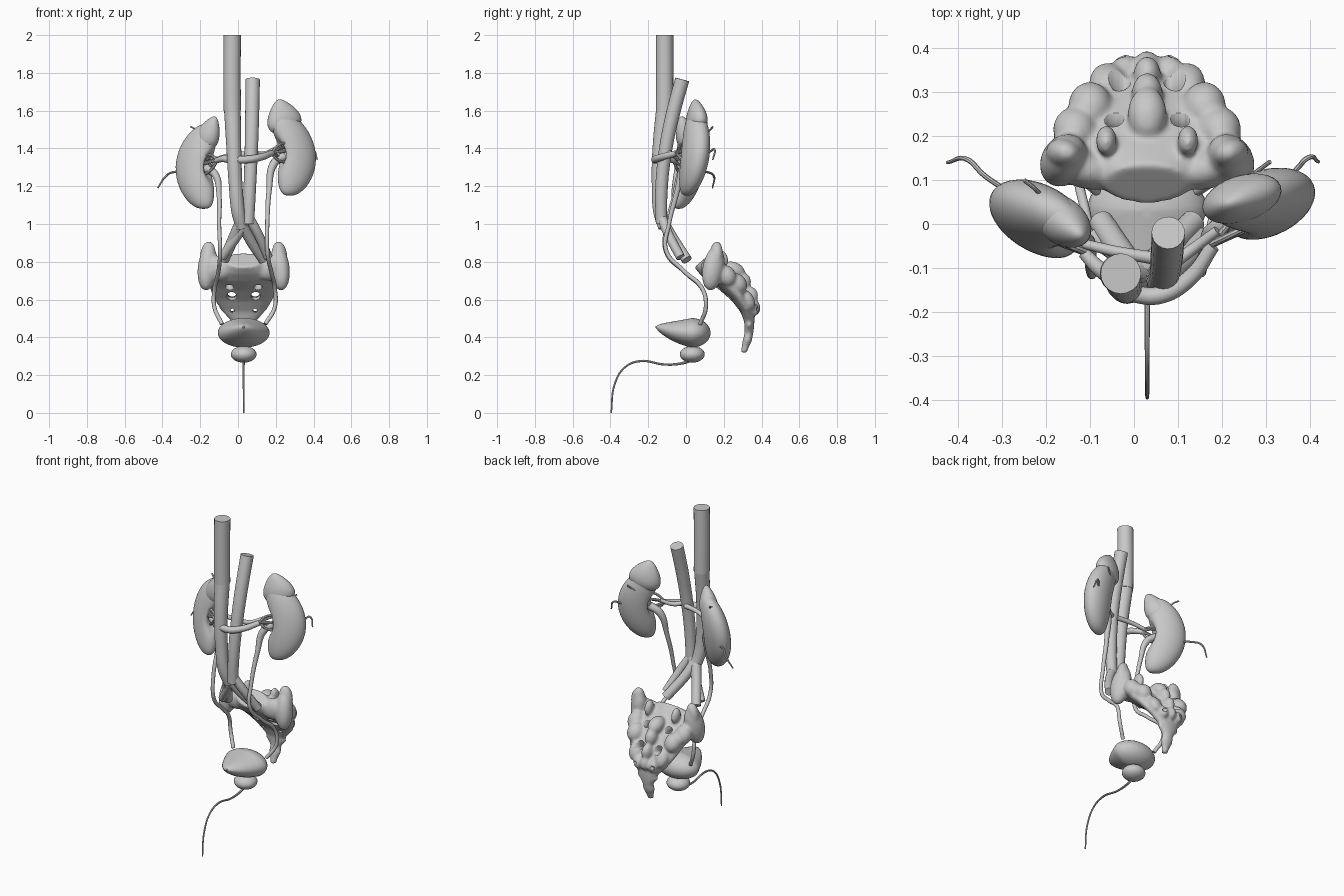
import bpy, bmesh, math
from mathutils import Matrix, Vector, Euler

if "Cube" in bpy.data.objects:
    bpy.data.objects.remove(bpy.data.objects["Cube"])

MID = 0.03  # x of the body's midline for pelvis parts
grey = bpy.data.materials.new("soft_grey")
grey.diffuse_color = (0.58, 0.58, 0.58, 1)
grey.use_nodes = True
grey.node_tree.nodes["Principled BSDF"].inputs["Base Color"].default_value = grey.diffuse_color


def finish(name, mesh, angle=40):
    ob = bpy.data.objects.new(name, mesh)
    bpy.context.collection.objects.link(ob)
    mesh.materials.clear()
    mesh.materials.append(grey)
    bpy.ops.object.select_all(action='DESELECT')
    ob.select_set(True)
    bpy.context.view_layer.objects.active = ob
    bpy.ops.object.shade_smooth_by_angle(angle=math.radians(angle))
    return ob


def from_bmesh(name, bm, angle=40):
    bmesh.ops.recalc_face_normals(bm, faces=bm.faces)
    mesh = bpy.data.meshes.new(name)
    bm.to_mesh(mesh)
    bm.free()
    return finish(name, mesh, angle)


def tube(name, pts, radii, sides=4):
    """Round tube through points; radii is one number or one per point."""
    cu = bpy.data.curves.new(name + "_path", 'CURVE')
    cu.dimensions = '3D'
    cu.bevel_depth = 1
    cu.bevel_resolution = sides
    cu.use_fill_caps = True
    cu.resolution_u = 8
    sp = cu.splines.new('BEZIER')
    sp.bezier_points.add(len(pts) - 1)
    for i, (bp, p) in enumerate(zip(sp.bezier_points, pts)):
        bp.co = p
        bp.handle_left_type = bp.handle_right_type = 'AUTO'
        bp.radius = radii[i] if isinstance(radii, (list, tuple)) else radii
    tmp = bpy.data.objects.new(name + "_path", cu)
    bpy.context.collection.objects.link(tmp)
    dg = bpy.context.evaluated_depsgraph_get()
    mesh = bpy.data.meshes.new_from_object(tmp.evaluated_get(dg))
    bpy.data.objects.remove(tmp)
    return finish(name, mesh)


def blob(name, loc, deform, rot=(0, 0, 0), segs=40):
    """Unit sphere reshaped by a function, then rotated and placed."""
    bm = bmesh.new()
    bmesh.ops.create_uvsphere(bm, u_segments=segs, v_segments=segs // 2 + 4, radius=1)
    m = Matrix.Translation(loc) @ Euler(rot).to_matrix().to_4x4()
    for v in bm.verts:
        v.co = m @ Vector(deform(*v.co))
    return from_bmesh(name, bm, 80)


# Great vessels
tube("vena_cava_upper", [(-.03, -.113, 2), (-.032, -.113, 1.8), (-.03, -.114, 1.6)], .046, 8)
tube("vena_cava_lower", [(-.03, -.114, 1.61), (-.022, -.138, 1.4), (-.012, -.145, 1.2),
                         (.0, -.138, 1.07), (.02, -.115, .98)], [.044, .039, .036, .036, .032], 8)
tube("aorta", [(.078, -.02, 1.765), (.075, -.07, 1.58), (.07, -.11, 1.38), (.062, -.13, 1.18),
               (.055, -.13, 1.0)], [.038, .037, .035, .033, .03], 8)
for side, ex in ((-1, -.085), (1, .16)):
    tag = "left" if side > 0 else "right"
    tube("iliac_artery_" + tag, [(.055, -.13, 1.04), (.055 + side * .05, -.095, .95), (ex, -.03, .825)],
         [.026, .025, .024], 6)
    tube("iliac_vein_" + tag, [(.018, -.125, 1.02), (.018 + side * .035, -.08, .94),
                               (ex - (.025 if side > 0 else -.01), .005, .81)], [.03, .029, .028], 6)


# Kidneys
def kidney(side, lean):
    def f(x, y, z):
        r = max(.02, 1 - z * z) ** -.1                   # blunter poles
        u = .112 * x * r + .06 * z * z - .012 + lean * z  # bean bend
        if x > 0:                                        # pinched hilum
            u -= .07 * x * math.exp(-(z / .3) ** 2 - (y / .6) ** 2)
        return (-side * u, .069 * y * r + .03 * z, .225 * z)
    return f


kidneys = ((-1, "right", (-.215, .012, 1.305), 28, -.005), (1, "left", (.293, .045, 1.375), 22, .015))
for side, tag, loc, ang, lean in kidneys:
    blob("kidney_" + tag, loc, kidney(side, lean), (0, 0, side * math.radians(ang)))


# Adrenal glands, tapered caps over the upper poles
def cap(w, t, h, lean):
    return lambda x, y, z: (w * x * (1 - .42 * z) + lean * z, t * y * (1 - .35 * z), h * z)


blob("adrenal_right", (-.155, 0, 1.482), cap(.064, .05, .096, .01),
     (0, math.radians(20), math.radians(-38)), 28)
blob("adrenal_left", (.238, .055, 1.57), cap(.088, .05, .092, .0),
     (0, math.radians(-16), math.radians(18)), 28)

# Renal vessels with branches into each hilum
tube("renal_vein_left", [(-.02, -.155, 1.34), (.055, -.163, 1.342), (.125, -.125, 1.355), (.18, -.05, 1.375)],
     [.02, .02, .019, .016])
tube("renal_vein_right", [(-.02, -.14, 1.33), (-.075, -.105, 1.345), (-.115, -.065, 1.335)], [.02, .018, .014])
tube("renal_artery_left", [(.075, -.1, 1.38), (.13, -.06, 1.37), (.19, -.015, 1.395)], [.015, .013, .011])
tube("renal_artery_right", [(.06, -.08, 1.37), (-.03, -.065, 1.365), (-.115, -.045, 1.345)], [.015, .013, .011])
for tag, a, b in (("left", Vector((.178, -.045, 1.375)), Vector((.25, .015, 1.375))),
                  ("right", Vector((-.108, -.065, 1.337)), Vector((-.18, -.01, 1.31)))):
    for i, (dy, dz) in enumerate(((-.025, .055), (.025, .03), (-.03, .008), (.02, -.02), (-.015, -.05))):
        end = b + Vector((0, dy, dz))
        tube(f"hilum_branch_{tag}_{i}", [a, a.lerp(end, .5) + Vector((0, 0, dz * .25)), end],
             [.009, .008, .007], 2)

# Small vessels leaving the backs of the kidneys
tube("capsule_vessel_right", [(-.28, .07, 1.27), (-.34, .11, 1.275), (-.38, .147, 1.255), (-.425, .14, 1.19)],
     [.006, .006, .006, .004], 2)
tube("capsule_vessel_right_upper", [(-.2, .05, 1.46), (-.225, .08, 1.5), (-.25, .1, 1.515)], .005, 2)
tube("capsule_vessel_left", [(.33, .08, 1.36), (.375, .13, 1.385), (.395, .15, 1.395), (.42, .142, 1.34)],
     [.006, .006, .006, .004], 2)
tube("capsule_vessel_left_upper", [(.24, .09, 1.47), (.28, .12, 1.49), (.31, .142, 1.515)], .005, 2)

# Ureters, wide at the kidney and narrowing to the bladder
tube("ureter_right", [(-.175, -.01, 1.3), (-.12, -.03, 1.26), (-.1, -.06, 1.15), (-.1, -.1, 1.0),
                      (-.095, -.105, .85), (-.105, .0, .74), (-.125, .09, .65), (-.125, .105, .56),
                      (-.085, .075, .47)], [.024, .02, .013, .011, .011, .011, .011, .011, .011])
tube("ureter_left", [(.245, .015, 1.36), (.19, -.01, 1.32), (.165, -.045, 1.18), (.155, -.09, 1.0),
                     (.155, -.105, .86), (.175, -.01, .75), (.195, .085, .66), (.195, .105, .56),
                     (.145, .075, .47)], [.024, .022, .014, .011, .011, .011, .011, .011, .011])


# Bladder, gland and urethra
def teardrop(x, y, z):
    f = max(0.0, 1 + y) ** .12 / (1 - y) ** .4 if y < 0 else 1
    return (.137 * x * f, (.19 if y < 0 else .1) * y, .078 * z * f - .03 * min(y, 0) * abs(y))


blob("bladder", (MID, .03, .424), teardrop)
tube("bladder_apex", [(MID, -.12, .445), (MID, -.145, .452), (MID, -.162, .455)], [.016, .011, .005], 3)
blob("prostate", (MID, .033, .31), lambda x, y, z: (.068 * x, .066 * y, .044 * z), segs=28)
tube("urethra", [(MID, .03, .28), (MID, -.02, .263), (MID, -.11, .256), (MID, -.245, .274), (MID, -.325, .24),
                 (MID, -.378, .15), (MID, -.396, 0)], [.009, .007, .006, .006, .005, .005, .004], 2)

# Sacrum and coccyx: curved loft, stations are (y, z, half width, half thickness)
spine = [(.09, .81, .095, .06), (.12, .775, .15, .062), (.155, .74, .195, .06), (.215, .69, .19, .054),
         (.28, .62, .165, .046), (.322, .55, .125, .037), (.335, .49, .07, .028), (.335, .45, .055, .025),
         (.333, .42, .034, .023), (.325, .385, .038, .024), (.315, .355, .025, .02), (.305, .318, .018, .016)]
bm = bmesh.new()
rings, N = [], 32
for i, (y, z, w, t) in enumerate(spine):
    a, b = spine[max(i - 1, 0)], spine[min(i + 1, len(spine) - 1)]
    d = Vector((0, b[0] - a[0], b[1] - a[1])).normalized()
    n = Vector((0, -d.z, d.y))
    rings.append([bm.verts.new(Vector((MID + w * math.cos(k * math.tau / N), y, z))
                  + n * t * math.sin(k * math.tau / N)) for k in range(N)])
for r0, r1 in zip(rings, rings[1:]):
    for k in range(N):
        bm.faces.new((r0[k], r0[(k + 1) % N], r1[(k + 1) % N], r1[k]))
bm.faces.new(rings[0])
bm.faces.new(rings[-1])


def lump(dx, y, z, size, rx=0, ry=0, rz=0):
    """Ellipsoid on both sides of the midline, or one when dx is 0."""
    for s in ((1, -1) if dx else (1,)):
        m = (Matrix.Translation((MID + s * dx, y, z))
             @ Euler([math.radians(v) for v in (rx, s * ry, s * rz)]).to_matrix().to_4x4()
             @ Matrix.Diagonal((*size, 1)))
        bmesh.ops.create_uvsphere(bm, u_segments=20, v_segments=12, radius=1, matrix=m)


lump(.19, .145, .765, (.052, .06, .12), -12, 0, 30)      # wings
lump(.19, .16, .835, (.042, .035, .075), -5, -5, 20)     # wing peaks
lump(.14, .125, .765, (.08, .045, .065), 0, -15, 15)     # wing roots
lump(.165, .215, .725, (.05, .05, .06), 30)              # rear wing corners
lump(.093, .19, .815, (.024, .034, .048), 15)            # articular processes
lump(.13, .27, .685, (.05, .05, .06), 40)                # side tubercles
lump(.09, .325, .6, (.042, .035, .06), 30)
lump(.05, .355, .55, (.03, .03, .04), 20)
lump(.04, .335, .465, (.03, .018, .018))                 # coccyx horns
lump(0, .25, .755, (.045, .065, .045), -20)              # median crest
lump(0, .295, .695, (.036, .05, .05), -20)
lump(0, .335, .62, (.032, .048, .05), -10)
lump(0, .36, .56, (.03, .034, .045), 15)
sacrum = from_bmesh("sacrum", bm, 80)

# Foramina cutters, paired holes through the sacrum
bm = bmesh.new()
for y, z, dx, r, tilt in ((.2, .7, .075, .022, 45), (.28, .63, .063, .025, 10), (.33, .545, .06, .011, 5)):
    for s in (1, -1):
        m = Matrix.Translation((MID + s * dx, y, z)) @ Matrix.Rotation(math.radians(90 + tilt), 4, 'X')
        bmesh.ops.create_cone(bm, cap_ends=True, segments=20, radius1=r, radius2=r, depth=.26, matrix=m)
cutter = from_bmesh("foramina_cutter", bm)
cutter.hide_render = True
cutter.hide_set(True)

rm = sacrum.modifiers.new("fuse", 'REMESH')
rm.mode = 'VOXEL'
rm.voxel_size = .007
rm.use_smooth_shade = True
sm = sacrum.modifiers.new("soften", 'SMOOTH')
sm.factor, sm.iterations = .5, 12
bo = sacrum.modifiers.new("holes", 'BOOLEAN')
bo.operation, bo.object, bo.solver = 'DIFFERENCE', cutter, 'EXACT'
